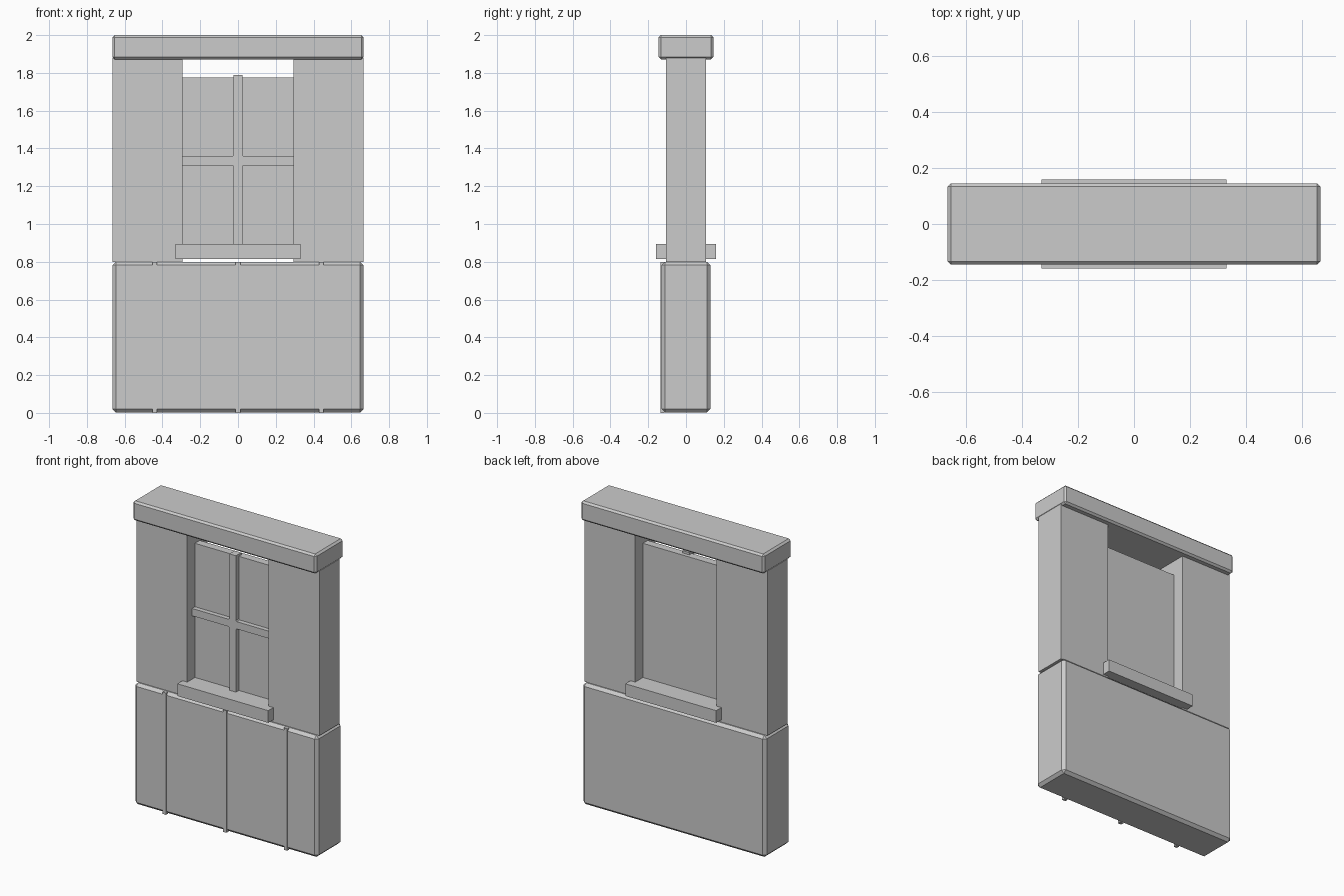
import bpy, bmesh
from mathutils import Vector

cube = bpy.data.objects.get("Cube")
if cube:
    bpy.data.objects.remove(cube, do_unlink=True)

grey = bpy.data.materials.new("plain_grey")
grey.use_nodes = True
COLOUR = (0.6, 0.6, 0.6, 1)
grey.diffuse_color = COLOUR
grey.node_tree.nodes["Principled BSDF"].inputs["Base Color"].default_value = COLOUR


def finish(name, bm):
    bmesh.ops.recalc_face_normals(bm, faces=bm.faces)
    mesh = bpy.data.meshes.new(name)
    bm.to_mesh(mesh)
    bm.free()
    mesh.materials.append(grey)
    obj = bpy.data.objects.new(name, mesh)
    bpy.context.scene.collection.objects.link(obj)
    return obj


def box(name, low, high, chamfer=0):
    low, high = Vector(low), Vector(high)
    bm = bmesh.new()
    bmesh.ops.create_cube(bm, size=1)
    for v in bm.verts:
        v.co = (low + high) / 2 + v.co * (high - low)
    obj = finish(name, bm)
    if chamfer:
        mod = obj.modifiers.new("chamfer", "BEVEL")
        mod.width = chamfer
        mod.segments = 1
    return obj


W = 0.665      # half width of the wall
OPEN = 0.295   # half width of the window opening

# Wall: wide base, two piers and the top beam
box("base_panel", (-W, -0.13, 0.003), (W, 0.13, 0.8), 0.018)
for side, sign in (("left", 1), ("right", -1)):
    x0, x1 = sorted((sign * OPEN, sign * W))
    box(side + "_pier", (x0, -0.105, 0.8), (x1, 0.105, 1.88))
box("top_beam", (-W, -0.145, 1.872), (W, 0.145, 2), 0.012)

# Thin battens on the front of the base
for name, x in (("right", -0.44), ("middle", 0), ("left", 0.44)):
    box(name + "_batten", (x - 0.012, -0.136, 0), (x + 0.012, -0.115, 0.8))

# Window sill and pane
box("window_sill", (-0.33, -0.158, 0.815), (0.33, 0.158, 0.895))
box("window_pane", (-OPEN, -0.025, 0.88), (OPEN, 0.025, 1.775))

# Glazing bars: a cross outline with clipped inner corners, extruded in y
half, clip, mid, bottom, top = 0.024, 0.006, 1.335, 0.89, 1.79
outline = []
for sx, sz in ((1, 1), (1, -1), (-1, -1), (-1, 1)):
    end = top - mid if sz > 0 else mid - bottom
    corner = [(half, end), (half, half + clip), (half + clip, half), (OPEN, half)]
    if sx * sz < 0:
        corner.reverse()
    outline += [(sx * x, mid + sz * z) for x, z in corner]
bm = bmesh.new()
face = bm.faces.new([bm.verts.new((x, -0.055, z)) for x, z in outline])
grown = bmesh.ops.extrude_face_region(bm, geom=[face])["geom"]
bmesh.ops.translate(bm, vec=(0, 0.055, 0),
                    verts=[g for g in grown if isinstance(g, bmesh.types.BMVert)])
finish("glazing_bars", bm)
